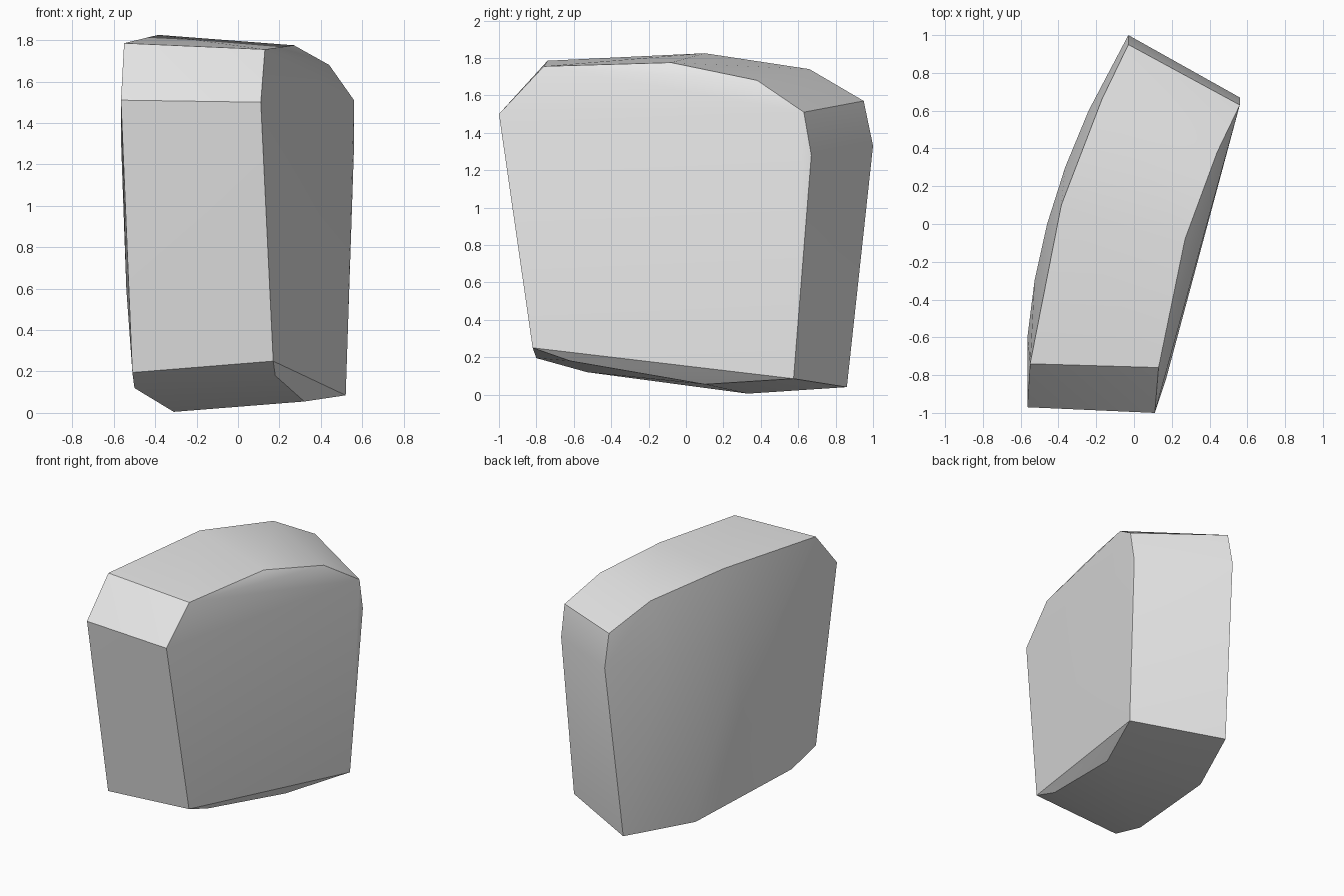
import bpy
import bmesh
import math

# Remove the default cube
default_cube = bpy.data.objects.get("Cube")
if default_cube:
    bpy.data.objects.remove(default_cube, do_unlink=True)


def make_material(name, value):
    """Create one flat grey material."""
    material = bpy.data.materials.new(name)
    material.use_nodes = True
    colour = (value, value, value, 1)
    material.diffuse_color = colour
    shader = next(n for n in material.node_tree.nodes if n.type == "BSDF_PRINCIPLED")
    shader.inputs["Base Color"].default_value = colour
    return material


def bulge(y, inset):
    """Curved plan line of the bowed broad side."""
    return -0.46 + 0.27 * y + 0.16 * y * y + inset


# Rim of the flatter broad side, from the front top corner over the top
left_rim = [
    (.11, -1, 1.5), (.13, -.76, 1.755), (.27, -.08, 1.775), (.44, .38, 1.68),
    (.56, .63, 1.51), (.56, .67, 1.28), (.52, .575, .085), (.32, .1, .055),
    (.18, -.62, .18), (.17, -.82, .25),
]

# Rim of the bowed broad side, in the same order
right_rim = [
    (-.565, -.97, 1.51), (-.55, -.74, 1.785), (-.385, .1, 1.825), (-.17, .66, 1.74),
    (-.03, .95, 1.57), (-.03, 1, 1.33), (-.085, .86, .04), (-.31, .33, .005),
    (-.5, -.53, .12), (-.51, -.8, .195),
]

# Two rows of points that bow the broad side outwards
bow_rows = []
for height, inset in ((1.3, 0), (.6, .025)):
    for step in range(-2, 3):
        y = step * .3
        bow_rows.append((bulge(y, inset), y, height))

# Wrap all the points in one chipped stone skin
bm = bmesh.new()
for point in left_rim + right_rim + bow_rows:
    bm.verts.new(point)
hull = bmesh.ops.convex_hull(bm, input=bm.verts[:], use_existing_faces=False)
loose = [v for v in bm.verts if not v.link_faces]
bmesh.ops.delete(bm, geom=loose, context="VERTS")
bmesh.ops.recalc_face_normals(bm, faces=bm.faces[:])

mesh = bpy.data.meshes.new("stone_slab")
bm.to_mesh(mesh)
bm.free()
stone = bpy.data.objects.new("stone_slab", mesh)
bpy.context.collection.objects.link(stone)
mesh.materials.append(make_material("stone_grey", .8))

# Soft shading on the gentle bends, sharp chipped edges
bpy.ops.object.select_all(action="DESELECT")
stone.select_set(True)
bpy.context.view_layer.objects.active = stone
bpy.ops.object.shade_smooth_by_angle(angle=math.radians(30))
